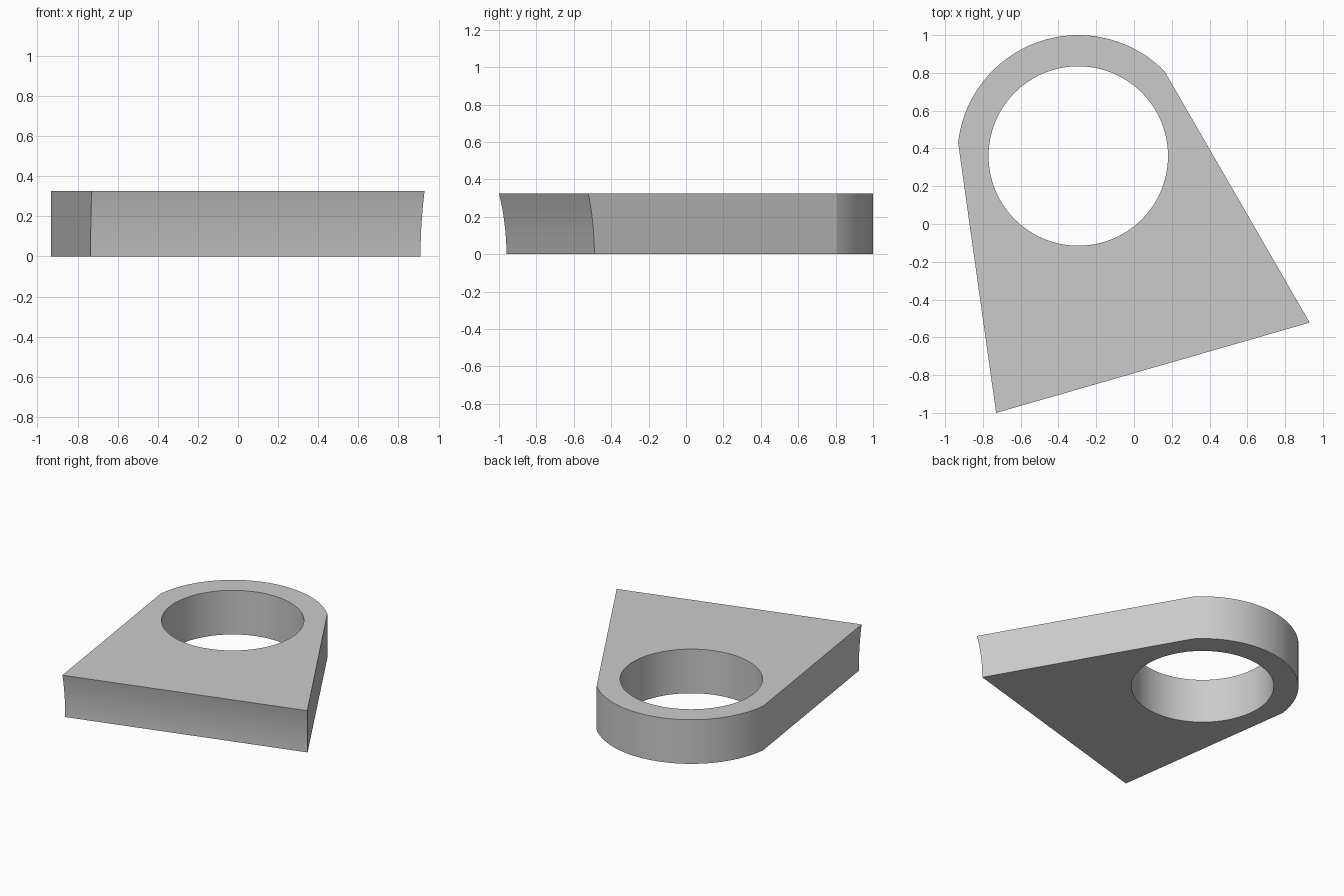
import bpy, bmesh, math
from mathutils import Vector

cube = bpy.data.objects.get("Cube")
if cube:
    bpy.data.objects.remove(cube, do_unlink=True)

HEIGHT = 0.325
CENTRE = Vector((-0.295, 0.36))
OUTER_R, HOLE_R = 0.64, 0.475
LAYERS, ARC_STEPS, HOLE_STEPS = 12, 48, 96
# Front corners at the bottom and at the top of the hollow front face
LEFT_LOW, LEFT_HIGH = Vector((0.91, -0.49)), Vector((0.93, -0.522))
RIGHT_LOW, RIGHT_HIGH = Vector((-0.735, -0.96)), Vector((-0.73, -1.0))


def arc(radius, start, end, steps):
    """Points on a circle about the hole centre, angles in degrees."""
    angles = [math.radians(start + (end - start) * i / steps) for i in range(steps + 1)]
    return [CENTRE + radius * Vector((math.cos(a), math.sin(a))) for a in angles]


def add_ring(bm, points, z):
    return [bm.verts.new((p.x, p.y, z)) for p in points]


def bridge(bm, low, high):
    for i in range(len(low)):
        j = (i + 1) % len(low)
        bm.faces.new((low[i], low[j], high[j], high[i]))


def cap(bm, outer, inner):
    edges = [bm.edges.get((r[i - 1], r[i])) for r in (outer, inner) for i in range(len(r))]
    bmesh.ops.triangle_fill(bm, edges=edges, use_beauty=True)


bm = bmesh.new()

# Outer wall: rounded back, straight sides, front flaring outward with height
round_end = arc(OUTER_R, 44.4, 173.7, ARC_STEPS)
rings = []
for k in range(LAYERS + 1):
    t = k / LAYERS
    corners = [RIGHT_LOW.lerp(RIGHT_HIGH, t * t), LEFT_LOW.lerp(LEFT_HIGH, t * t)]
    rings.append(add_ring(bm, round_end + corners, HEIGHT * t))
for low, high in zip(rings, rings[1:]):
    bridge(bm, low, high)

# Bore wall
hole = arc(HOLE_R, 0, 360, HOLE_STEPS)[:-1]
hole_low, hole_high = add_ring(bm, hole, 0), add_ring(bm, hole, HEIGHT)
bridge(bm, hole_low, hole_high)

# Flat bottom and top
cap(bm, rings[0], hole_low)
cap(bm, rings[-1], hole_high)
bmesh.ops.recalc_face_normals(bm, faces=bm.faces)

mesh = bpy.data.meshes.new("bored_plate")
bm.to_mesh(mesh)
bm.free()
plate = bpy.data.objects.new("bored_plate", mesh)
bpy.context.collection.objects.link(plate)

# Plain grey finish
grey = bpy.data.materials.new("light_grey")
grey.use_nodes = True
colour = (0.6, 0.6, 0.6, 1)
grey.diffuse_color = colour
grey.node_tree.nodes["Principled BSDF"].inputs["Base Color"].default_value = colour
mesh.materials.append(grey)

bpy.ops.object.select_all(action="DESELECT")
plate.select_set(True)
bpy.context.view_layer.objects.active = plate
bpy.ops.object.shade_smooth_by_angle(angle=math.radians(10))
